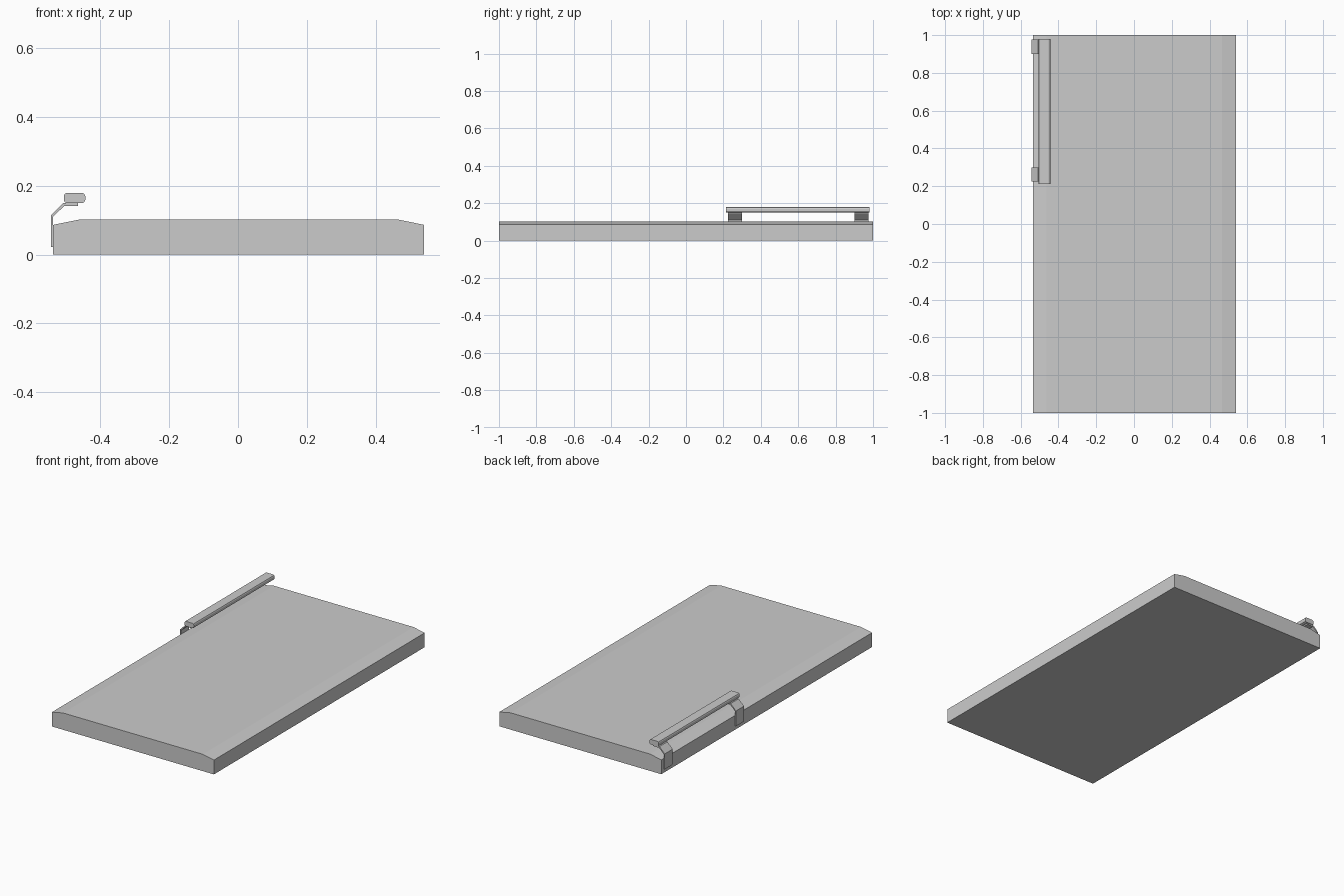
import bpy

if "Cube" in bpy.data.objects:
    bpy.data.objects.remove(bpy.data.objects["Cube"])


def extrude_profile(name, pts, y0, y1):
    """Prism with an x-z profile running along y."""
    n = len(pts)
    verts = [(x, y, z) for y in (y0, y1) for x, z in pts]
    faces = [tuple(range(n)), tuple(reversed(range(n, 2 * n)))]
    faces += [(i, i + n, (i + 1) % n + n, (i + 1) % n) for i in range(n)]
    mesh = bpy.data.meshes.new(name)
    mesh.from_pydata(verts, [], faces)
    obj = bpy.data.objects.new(name, mesh)
    bpy.context.collection.objects.link(obj)
    return obj


# Main slab with sloped long edges
extrude_profile("door_panel", [
    (-0.536, 0), (0.54, 0), (0.54, 0.086), (0.466, 0.101),
    (-0.462, 0.101), (-0.536, 0.086)], -1, 1)

# Handle bar with rounded long sides
x0, x1, z0, z1 = -0.505, -0.443, 0.149, 0.179
a, b = 0.009, 0.003
right = [(x1 - a, z0), (x1 - b, z0 + b), (x1, z0 + a),
         (x1, z1 - a), (x1 - b, z1 - b), (x1 - a, z1)]
left = [(x0 + x1 - x, z) for x, z in reversed(right)]
extrude_profile("handle_bar", right + left, 0.213, 0.98)

# Bent strap brackets holding the handle
strap = [(-0.542, 0.022), (-0.536, 0.022), (-0.536, 0.110), (-0.504, 0.141),
         (-0.464, 0.141), (-0.464, 0.149), (-0.507, 0.149), (-0.542, 0.114)]
for i, y in enumerate((0.262, 0.938)):
    extrude_profile(f"handle_bracket_{i + 1}", strap, y - 0.038, y + 0.038)
